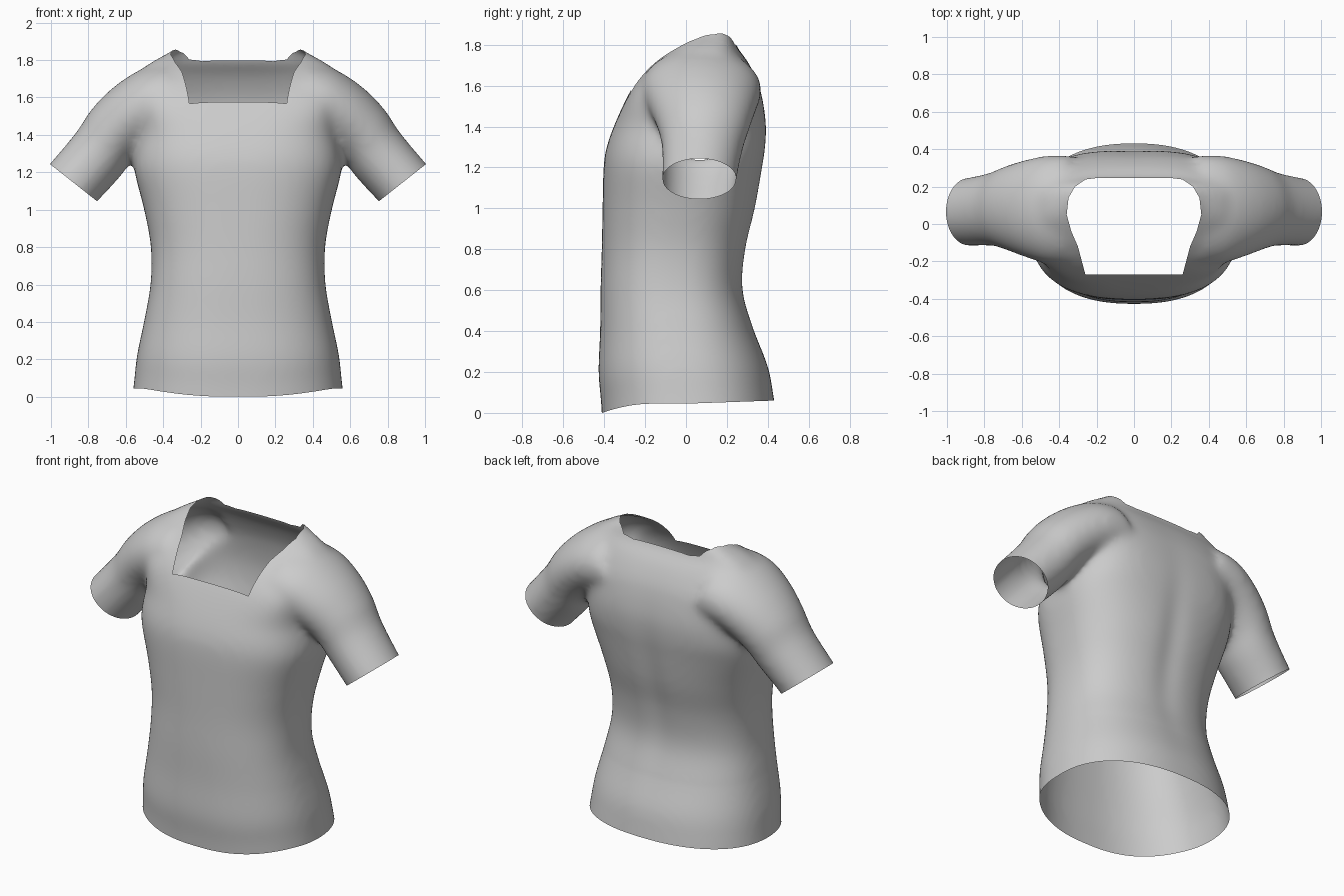
import bpy, bmesh, math
from mathutils import Vector

if "Cube" in bpy.data.objects:
    bpy.data.objects.remove(bpy.data.objects["Cube"])

# Torso sections: z, half width, front y, back y, front squareness, back squareness
TORSO = [
    (-0.15, 0.575, -0.405, 0.45, 2.4, 2.3),
    (0.05, 0.555, -0.415, 0.425, 2.4, 2.3),
    (0.2, 0.54, -0.428, 0.40, 2.4, 2.3),
    (0.4, 0.503, -0.42, 0.335, 2.4, 2.4),
    (0.6, 0.468, -0.418, 0.28, 2.4, 2.5),
    (0.8, 0.466, -0.412, 0.295, 2.4, 2.5),
    (1.0, 0.502, -0.408, 0.342, 2.5, 2.5),
    (1.2, 0.552, -0.403, 0.375, 2.6, 2.7),
    (1.3, 0.55, -0.388, 0.389, 2.7, 3.0),
    (1.42, 0.53, -0.345, 0.392, 3.0, 3.2),
    (1.57, 0.54, -0.274, 0.367, 4.0, 3.2),
    (1.66, 0.55, -0.215, 0.333, 3.2, 3.0),
    (1.73, 0.535, -0.15, 0.294, 2.6, 3.0),
    (1.79, 0.46, -0.075, 0.247, 2.3, 3.6),
    (1.84, 0.37, -0.01, 0.232, 2.3, 4.2),
    (1.89, 0.30, 0.03, 0.20, 2.2, 3.5),
]
# Sleeve sections: top x, top z, underside x, underside z, front y, back y
SLEEVE = [
    (0.40, 1.785, 0.25, 1.40, -0.22, 0.365),
    (0.53, 1.745, 0.37, 1.39, -0.215, 0.368),
    (0.67, 1.652, 0.47, 1.345, -0.18, 0.345),
    (0.785, 1.535, 0.56, 1.27, -0.14, 0.312),
    (0.865, 1.415, 0.63, 1.175, -0.119, 0.279),
    (1.008, 1.244, 0.753, 1.042, -0.118, 0.248),
    (1.065, 1.175, 0.81, 0.97, -0.118, 0.248),
]
# Neck opening seen from above (right half, front to back)
NECK = [(0.26, -0.27), (0.30, -0.12), (0.335, -0.04), (0.36, 0.05),
        (0.35, 0.14), (0.315, 0.20), (0.26, 0.238), (0.19, 0.247)]
SIDES = 72


def smooth_rows(rows, steps=6):
    """Catmull-Rom interpolation between the given sections."""
    out = []
    for i in range(len(rows) - 1):
        quad = [rows[max(0, i - 1)], rows[i], rows[i + 1], rows[min(len(rows) - 1, i + 2)]]
        for s in range(steps):
            t = s / steps
            out.append([b + 0.5 * t * (c - a + t * (2*a - 5*b + 4*c - d + t * (3*(b - c) + d - a)))
                        for a, b, c, d in zip(*quad)])
    return out + [list(rows[-1])]


def spow(v, p):
    return math.copysign(abs(v) ** p, v)


def torso_ring(r):
    z, w, yf, yb, nf, nb = r
    pts = []
    for k in range(SIDES):
        a = 2 * math.pi * k / SIDES
        n = nb if math.sin(a) > 0 else nf
        pts.append((w * spow(math.cos(a), 2 / n),
                    (yf + yb) / 2 + (yb - yf) / 2 * spow(math.sin(a), 2 / n), z))
    return pts


def sleeve_ring(r, side):
    tx, tz, ux, uz, yf, yb = r
    pts = []
    for k in range(SIDES):
        c, s = math.cos(2 * math.pi * k / SIDES), math.sin(2 * math.pi * k / SIDES)
        pts.append((side * ((tx + ux) / 2 + c * (tx - ux) / 2),
                    (yf + yb) / 2 + s * (yb - yf) / 2,
                    (tz + uz) / 2 + c * (tz - uz) / 2))
    return pts


def loft(bm, rings):
    loops = [[bm.verts.new(p) for p in ring] for ring in rings]
    for a, b in zip(loops, loops[1:]):
        for k in range(SIDES):
            j = (k + 1) % SIDES
            bm.faces.new((a[k], a[j], b[j], b[k]))
    bm.faces.new(loops[0][::-1])
    bm.faces.new(loops[-1])


def cut(bm, keep, point, normal, clear):
    """Slice the faces chosen by keep(); optionally drop what lies beyond the plane."""
    faces = [f for f in bm.faces if keep(f.calc_center_median())]
    geom = set(faces)
    for f in faces:
        geom.update(f.edges)
        geom.update(f.verts)
    bmesh.ops.bisect_plane(bm, geom=list(geom), dist=1e-4, plane_co=point,
                           plane_no=normal, clear_outer=clear)


def inside(poly, x, y):
    odd = False
    for (x1, y1), (x2, y2) in zip(poly, poly[1:] + poly[:1]):
        if (y1 > y) != (y2 > y) and x < x1 + (y - y1) * (x2 - x1) / (y2 - y1):
            odd = not odd
    return odd


# Closed body and sleeves, fused into one soft skin
bm = bmesh.new()
loft(bm, [torso_ring(r) for r in smooth_rows(TORSO)])
for side in (1, -1):
    loft(bm, [sleeve_ring(r, side) for r in smooth_rows(SLEEVE)])
bmesh.ops.recalc_face_normals(bm, faces=bm.faces)
mesh = bpy.data.meshes.new("shirt")
bm.to_mesh(mesh)
bm.free()
shirt = bpy.data.objects.new("shirt", mesh)
bpy.context.collection.objects.link(shirt)
remesh = shirt.modifiers.new("fuse", 'REMESH')
remesh.mode = 'VOXEL'
remesh.voxel_size = 0.018
soften = shirt.modifiers.new("soften", 'SMOOTH')
soften.factor = 0.5
soften.iterations = 26
skin = bpy.data.meshes.new_from_object(
    shirt.evaluated_get(bpy.context.evaluated_depsgraph_get()))
shirt.modifiers.clear()
shirt.data = skin

# Open the hem, cuffs and neck
bm = bmesh.new()
bm.from_mesh(skin)
cut(bm, lambda c: True, (0, 0, 0), (0, 0, -1), True)
for side in (1, -1):
    cut(bm, lambda c: c.x * side > 0.64 and c.z > 0.85,
        (0.88 * side, 0, 1.145), Vector((0.62 * side, 0, -0.785)), True)
outline = NECK + [(-x, y) for x, y in reversed(NECK)]
for (x1, y1), (x2, y2) in zip(outline, outline[1:] + outline[:1]):
    cut(bm, lambda c: c.z > 1.45 and abs(c.x) < 0.42, (x1, y1, 0),
        Vector((y2 - y1, x1 - x2, 0)).normalized(), False)
hole = [f for f in bm.faces if f.calc_center_median().z > 1.45
        and inside(outline, *f.calc_center_median().xy)]
bmesh.ops.delete(bm, geom=hole, context='FACES')

# Hem dips at the front; a shallow groove follows the spine
for v in bm.verts:
    if v.co.z < 0.4:
        t = min(1, max(0, (v.co.y + 0.41) / 0.25))
        lift = 0.045 * t * (2 - t) + 0.015 * max(0, v.co.y) / 0.42
        v.co.z += lift * (1 - v.co.z / 0.4)
    if v.co.y > 0.15:
        v.co.y -= 0.014 * math.exp(-(v.co.x / 0.08) ** 2 - ((v.co.z - 0.95) / 0.4) ** 2)
for f in bm.faces:
    f.smooth = True
bm.to_mesh(skin)
bm.free()
